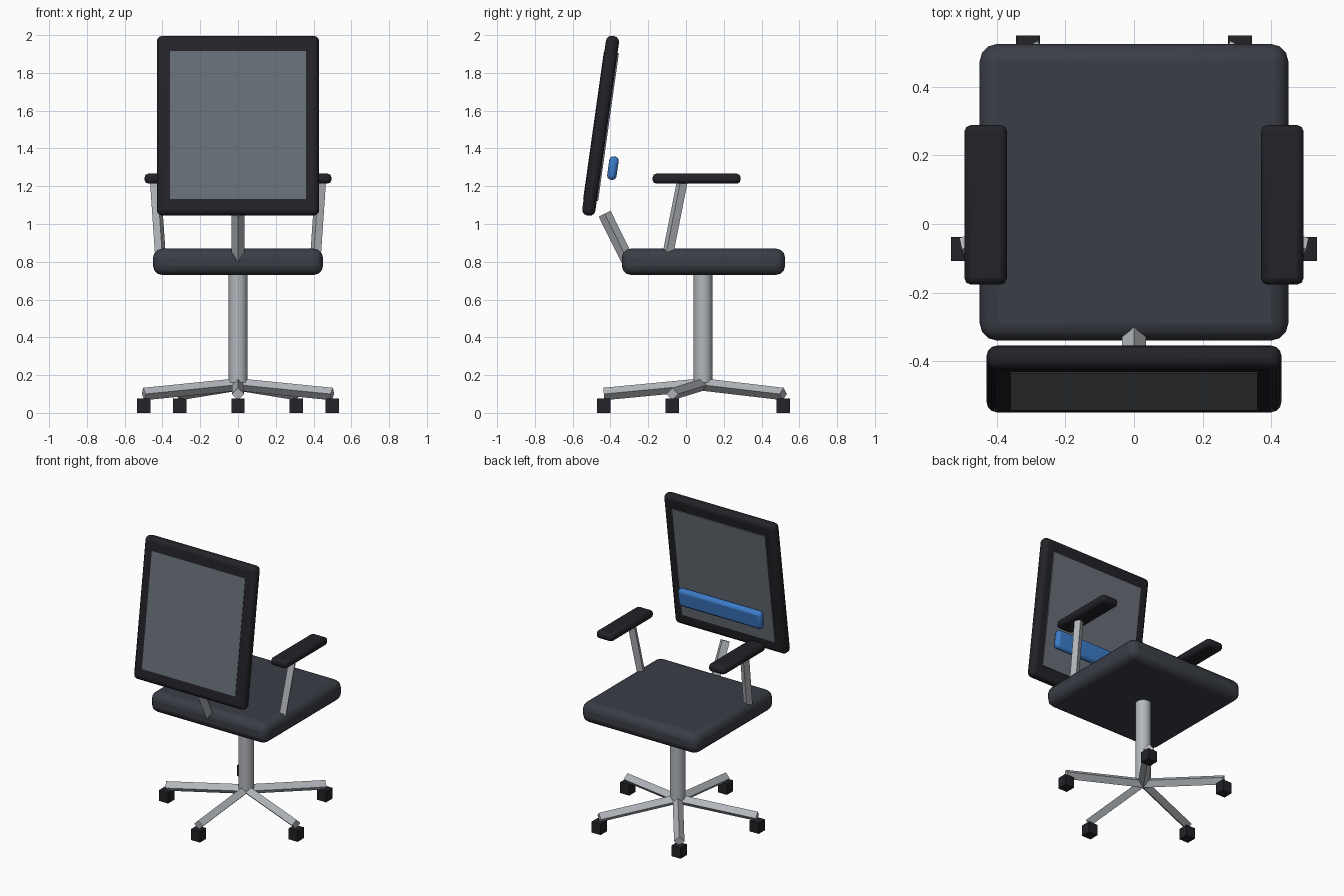
import bpy, math
from mathutils import Vector

if "Cube" in bpy.data.objects:
    bpy.data.objects.remove(bpy.data.objects["Cube"])

def mat(name, rgb):
    m = bpy.data.materials.new(name)
    m.diffuse_color = (*rgb, 1)
    m.use_nodes = True
    m.node_tree.nodes["Principled BSDF"].inputs["Base Color"].default_value = m.diffuse_color
    return m

FABRIC = mat("seat_fabric", (0.042, 0.047, 0.06))
DARK = mat("dark_plastic", (0.016, 0.016, 0.021))
METAL = mat("metal", (0.45, 0.47, 0.50))
MESH = mat("back_mesh", (0.14, 0.16, 0.185))
BLUE = mat("blue_pad", (0.045, 0.20, 0.58))
TILT = math.radians(-8)      # back leans with its top forward

def box(name, size, loc, material, bevel=0, segments=2, tilt=0):
    bpy.ops.mesh.primitive_cube_add(size=1, location=loc)
    o = bpy.context.object
    o.name = name
    o.scale = size
    bpy.ops.object.transform_apply(location=False, rotation=False, scale=True)
    o.rotation_euler.x = tilt
    o.data.materials.append(material)
    if bevel:
        b = o.modifiers.new("bevel", "BEVEL")
        b.width = bevel
        b.segments = segments
        bpy.ops.object.shade_smooth_by_angle(angle=math.radians(40))
    return o

def rod(name, a, b, radius, sides=4):
    a, b = Vector(a), Vector(b)
    d = b - a
    bpy.ops.mesh.primitive_cylinder_add(vertices=sides, radius=radius,
                                        depth=d.length, location=(a + b) / 2)
    o = bpy.context.object
    o.name = name
    o.rotation_euler = d.to_track_quat('Z', 'Y').to_euler()
    o.data.materials.append(METAL)
    return o

# Seat cushion
box("seat", (0.9, 0.865, 0.14), (0, 0.0925, 0.80), FABRIC, 0.05, 3)

# Backrest: frame, mesh panel and lumbar pad
box("back_frame", (0.86, 0.07, 0.96), (0, -0.452, 1.52), DARK, 0.03, 3, TILT)
box("back_panel", (0.72, 0.08, 0.79), (0, -0.450, 1.518), MESH, tilt=TILT)
box("lumbar_pad", (0.64, 0.05, 0.125), (0, -0.387, 1.296), BLUE, 0.02, 2, TILT)
rod("back_support", (0, -0.29, 0.77), (0, -0.431, 1.055), 0.035)

# Armrests on both sides
for side, s in (("left", -1), ("right", 1)):
    box(f"{side}_arm_pad", (0.125, 0.466, 0.053), (s * 0.4325, 0.056, 1.24), DARK, 0.02, 2)
    rod(f"{side}_arm_post", (s * 0.41, -0.10, 0.82), (s * 0.4375, -0.02, 1.225), 0.03)

# Pedestal column
column = rod("column", (0, 0.09, 0.16), (0, 0.09, 0.76), 0.05, 16)
bpy.ops.object.shade_smooth_by_angle(angle=math.radians(40))

# Five-spoke base with casters
for i in range(5):
    a = math.radians(-90 + 72 * i)
    x, y = 0.525 * math.cos(a), 0.09 + 0.525 * math.sin(a)
    rod(f"base_leg_{i + 1}", (0, 0.09, 0.15), (x, y, 0.10), 0.033)
    box(f"caster_{i + 1}", (0.07, 0.07, 0.075), (x, y, 0.0375), DARK)
